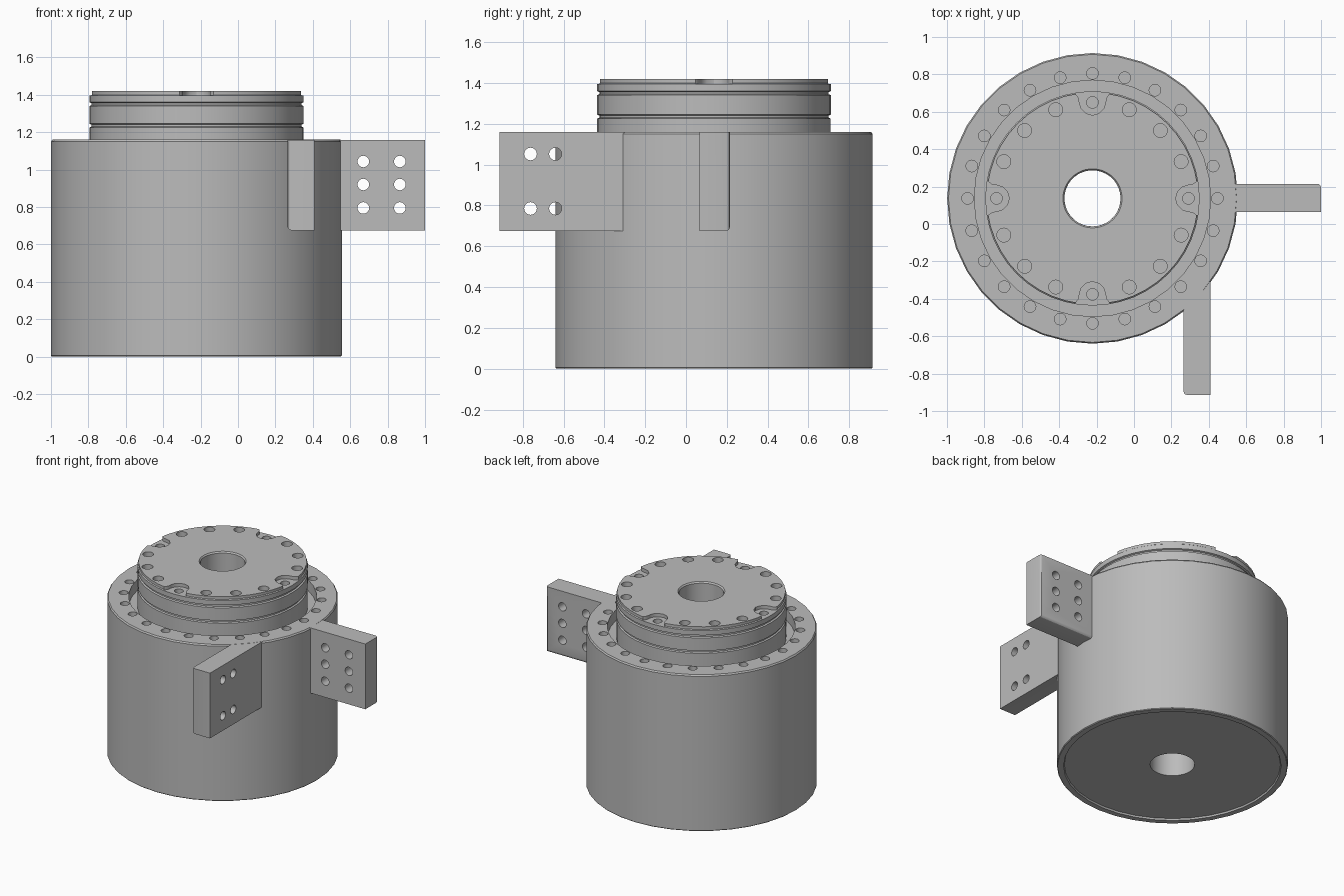
import bpy, bmesh
from math import sin, cos, pi, radians
from mathutils import Matrix, Vector

cube = bpy.data.objects.get("Cube")
if cube:
    bpy.data.objects.remove(cube, do_unlink=True)

CENTRE = Vector((-0.222, 0.137, 0))
GREY = (0.5, 0.5, 0.5, 1)

metal = bpy.data.materials.new("grey metal")
metal.use_nodes = True
metal.diffuse_color = GREY
metal.node_tree.nodes["Principled BSDF"].inputs["Base Color"].default_value = GREY


def make(name, bm):
    bmesh.ops.recalc_face_normals(bm, faces=bm.faces)
    mesh = bpy.data.meshes.new(name)
    bm.to_mesh(mesh)
    bm.free()
    mesh.materials.append(metal)
    ob = bpy.data.objects.new(name, mesh)
    bpy.context.collection.objects.link(ob)
    return ob


def activate(ob):
    bpy.ops.object.select_all(action='DESELECT')
    ob.select_set(True)
    bpy.context.view_layer.objects.active = ob


def lathe(name, profile, steps):
    """Spin a closed (radius, height) profile about the main axis."""
    bm = bmesh.new()
    rings = []
    for i in range(steps):
        a = 2 * pi * i / steps
        rings.append([bm.verts.new(CENTRE + Vector((r * cos(a), r * sin(a), z)))
                      for r, z in profile])
    n = len(profile)
    for i in range(steps):
        p, q = rings[i], rings[(i + 1) % steps]
        for j in range(n):
            k = (j + 1) % n
            bm.faces.new((p[j], q[j], q[k], p[k]))
    return make(name, bm)


def prism(bm, points, low, high):
    """Extrude a flat outline from low to high."""
    face = bm.faces.new([bm.verts.new((x, y, low)) for x, y in points])
    top = bmesh.ops.extrude_face_region(bm, geom=[face])["geom"]
    bmesh.ops.translate(bm, vec=(0, 0, high - low),
                        verts=[v for v in top if isinstance(v, bmesh.types.BMVert)])


def pin(bm, centre, radius, length, axis='Z'):
    turn = {'X': Matrix.Rotation(pi / 2, 4, 'Y'), 'Y': Matrix.Rotation(pi / 2, 4, 'X'),
            'Z': Matrix.Identity(4)}[axis]
    bmesh.ops.create_cone(bm, cap_ends=True, segments=20, radius1=radius, radius2=radius,
                          depth=length, matrix=Matrix.Translation(centre) @ turn)


def cut(ob, bm):
    """Subtract the cutter mesh and discard it."""
    cutter = make("cutter", bm)
    cutter.hide_render = True
    activate(ob)
    mod = ob.modifiers.new("cut", 'BOOLEAN')
    mod.operation = 'DIFFERENCE'
    mod.solver = 'EXACT'
    mod.object = cutter
    bpy.ops.object.modifier_apply(modifier=mod.name)
    bpy.data.objects.remove(cutter, do_unlink=True)


def smooth(ob):
    activate(ob)
    bpy.ops.object.shade_smooth_by_angle(angle=radians(30))


def around(radius, count):
    for i in range(count):
        a = 2 * pi * i / count
        yield i, CENTRE + Vector((radius * cos(a), radius * sin(a), 0))


# Outer drum with a recessed underside and a recess around the rotor
FLOOR = 1.08
drum = lathe("drum_housing", [
    (0.15, 0.012), (0.727, 0.012), (0.732, 0), (0.772, 0), (0.777, 0.005),
    (0.777, 1.15), (0.77, 1.16), (0.632, 1.16), (0.632, FLOOR), (0.15, FLOOR)], 36)
bm = bmesh.new()
for i, p in around(0.668, 24):
    pin(bm, p + Vector((0, 0, 1.16)), 0.031, 0.12)
cut(drum, bm)
smooth(drum)

# Grooved rotor flange on top
rotor = lathe("rotor_flange", [
    (0.15, FLOOR), (0.572, FLOOR), (0.572, 1.225), (0.562, 1.23), (0.562, 1.24),
    (0.573, 1.245), (0.573, 1.34), (0.562, 1.345), (0.562, 1.355), (0.573, 1.36),
    (0.573, 1.395), (0.566, 1.4), (0.566, 1.42), (0.158, 1.42), (0.15, 1.41)], 48)

# Four flared notches at the flange rim
half = [(0.455, 0.035), (0.48, 0.06), (0.51, 0.07), (0.535, 0.073), (0.552, 0.085), (0.6, 0.13)]
outline = [(0.445, 0)] + half + [(r, -w) for r, w in reversed(half)]
bm = bmesh.new()
for i in range(4):
    c, s = round(cos(i * pi / 2)), round(sin(i * pi / 2))
    prism(bm, [(CENTRE.x + c * r - s * w, CENTRE.y + s * r + c * w) for r, w in outline],
          1.395, 1.5)
cut(rotor, bm)

# Flange bolt holes, slightly smaller inside the notches
bm = bmesh.new()
for i, p in around(0.513, 16):
    pin(bm, p + Vector((0, 0, 1.42)), 0.037 if i % 4 else 0.031, 0.16)
cut(rotor, bm)
smooth(rotor)


def bracket(name, outline, holes, axis):
    """Plate whose first outline side has a rounded bottom and outer edge."""
    bm = bmesh.new()
    low = 0.675
    prism(bm, outline, low, 1.159)
    inner, outer = outline[:2]

    def at(v, p):
        return abs(v.co.x - p[0]) + abs(v.co.y - p[1]) < 1e-4

    edges = []
    for e in bm.edges:
        a, b = e.verts
        upright = at(a, outer) and at(b, outer)
        bottom = (max(a.co.z, b.co.z) < low + 0.01 and
                  ((at(a, inner) and at(b, outer)) or (at(b, inner) and at(a, outer))))
        if upright or bottom:
            edges.append(e)
    bmesh.ops.bevel(bm, geom=edges, offset=0.02, segments=3, profile=0.5, affect='EDGES')
    plate = make(name, bm)
    bm = bmesh.new()
    for h in holes:
        pin(bm, h, 0.031, 0.4, axis)
    cut(plate, bm)
    smooth(plate)


# Side bracket with six holes
bracket("left_bracket", [(0.53, 0.215), (1.0, 0.215), (1.0, 0.065), (0.53, 0.065)],
        [(x, 0.14, z) for x in (0.67, 0.865) for z in (0.795, 0.92, 1.043)], 'Y')

# Front bracket with four holes
bracket("front_bracket", [(0.265, -0.445), (0.265, -0.914), (0.41, -0.914), (0.41, -0.3)],
        [(0.34, y, z) for y in (-0.762, -0.64) for z in (0.785, 1.052)], 'X')
